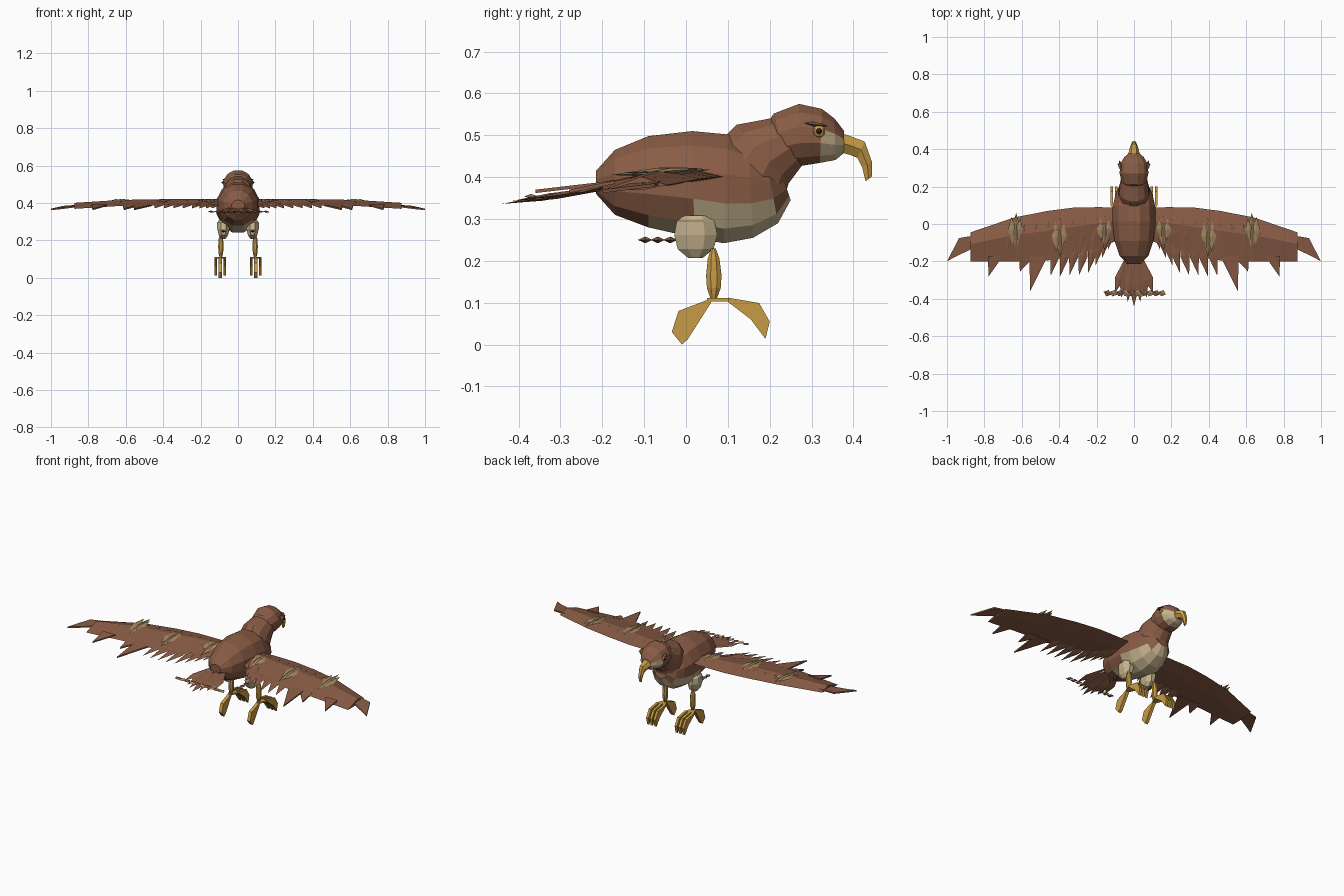
import bpy, bmesh, math
from mathutils import Vector


def material(name, rgb):
    m = bpy.data.materials.new(name)
    m.diffuse_color = (*rgb, 1)
    return m


BROWN = material("brown plumage", (0.25, 0.107, 0.06))
CREAM = material("cream plumage", (0.56, 0.45, 0.27))
TAN = material("tan feather", (0.38, 0.25, 0.125))
GOLD = material("gold", (0.58, 0.33, 0.06))
BLACK = material("dark pupil", (0.02, 0.015, 0.012))


def finish(name, bm, mats, rule=None):
    bmesh.ops.recalc_face_normals(bm, faces=bm.faces[:])
    if rule:
        for f in bm.faces:
            f.material_index = rule(f.calc_center_median())
    me = bpy.data.meshes.new(name)
    bm.to_mesh(me)
    bm.free()
    for m in mats:
        me.materials.append(m)
    ob = bpy.data.objects.new(name, me)
    bpy.context.collection.objects.link(ob)
    return ob


def skin(bm, loops):
    """Join equal-length loops of points into a closed skin."""
    vs = [[bm.verts.new(p) for p in loop] for loop in loops]
    n = len(vs[0])
    for a, b in zip(vs, vs[1:]):
        for i in range(n):
            j = (i + 1) % n
            bm.faces.new((a[i], a[j], b[j], b[i]))
    bm.faces.new(vs[0])
    bm.faces.new(vs[-1])


def oval_loft(name, rings, mats, rule=None, n=12, x=0):
    """rings: (top y, top z, bottom y, bottom z, half width)"""
    bm = bmesh.new()
    loops = []
    for ty, tz, by, bz, w in rings:
        loop = []
        for i in range(n):
            a = 2 * math.pi * (i + 0.5) / n
            t = (1 - math.cos(a) / math.cos(math.pi / n)) / 2
            loop.append((x + w * math.sin(a), ty + (by - ty) * t, tz + (bz - tz) * t))
        loops.append(loop)
    skin(bm, loops)
    return finish(name, bm, mats, rule)


def feather(bm, base, tip, width, thick=0.008, belly=0.5):
    """Flat kite-shaped feather with a raised spine."""
    a, b = Vector(base), Vector(tip)
    side = (b - a).cross(Vector((0, 0, 1))).normalized() * width / 2
    mid = a.lerp(b, belly)
    up = Vector((0, 0, thick / 2))
    v = [bm.verts.new(p) for p in (a, mid + side, b, mid - side, mid + up, mid - up)]
    for i in range(4):
        for c in (4, 5):
            bm.faces.new((v[i], v[(i + 1) % 4], v[c]))


def plate(bm, outline, x, thick):
    """Side outline (y, z) given thickness around x."""
    skin(bm, [[(x + s * thick / 2, y, z) for y, z in outline] for s in (-1, 1)])


# Body with cream breast
oval_loft("body", [
    (-0.215, 0.415, -0.215, 0.36, 0.035), (-0.17, 0.465, -0.17, 0.31, 0.08),
    (-0.09, 0.498, -0.09, 0.28, 0.108), (0.015, 0.51, 0.02, 0.255, 0.12),
    (0.10, 0.502, 0.09, 0.242, 0.117), (0.15, 0.48, 0.16, 0.255, 0.103),
    (0.19, 0.45, 0.22, 0.29, 0.08), (0.225, 0.42, 0.25, 0.345, 0.04)],
    [BROWN, CREAM],
    lambda c: int(c.y > -0.05 and c.z < 0.318 + 0.1 * c.y))

# Neck
oval_loft("neck", [
    (0.09, 0.495, 0.235, 0.35, 0.085), (0.12, 0.525, 0.245, 0.385, 0.082),
    (0.19, 0.538, 0.275, 0.425, 0.072), (0.22, 0.545, 0.29, 0.44, 0.06)], [BROWN])

# Head with cream cheeks
oval_loft("head", [
    (0.185, 0.515, 0.215, 0.45, 0.04), (0.21, 0.552, 0.24, 0.428, 0.068),
    (0.27, 0.575, 0.275, 0.427, 0.08), (0.325, 0.563, 0.32, 0.434, 0.075),
    (0.355, 0.54, 0.357, 0.441, 0.055), (0.378, 0.51, 0.378, 0.458, 0.03)],
    [BROWN, CREAM],
    lambda c: int(c.y > 0.315 and c.z < 0.503))

# Hooked beak
oval_loft("beak", [
    (0.368, 0.506, 0.368, 0.46, 0.032), (0.395, 0.497, 0.392, 0.453, 0.026),
    (0.427, 0.485, 0.41, 0.446, 0.019), (0.445, 0.435, 0.421, 0.424, 0.013),
    (0.445, 0.402, 0.429, 0.39, 0.006)], [GOLD], n=6)

# Eyes and brows
for s, tag in ((-1, "left"), (1, "right")):
    for part, r, x, mat in (("eye", 0.015, 0.073, GOLD), ("pupil", 0.007, 0.083, BLACK)):
        bm = bmesh.new()
        bmesh.ops.create_uvsphere(bm, u_segments=8, v_segments=6, radius=r)
        for v in bm.verts:
            v.co = Vector((v.co.x * 0.6 + s * x, v.co.y + 0.318, v.co.z + 0.51))
        finish(f"{tag}_{part}", bm, [mat])
    bm = bmesh.new()
    feather(bm, (s * 0.066, 0.275, 0.53), (s * 0.078, 0.342, 0.522), 0.024, 0.012)
    finish(f"{tag}_brow", bm, [BROWN])

# Wings: leading y, trailing y and height at each span station
STATIONS = [(0.06, 0.085, -0.08, 0.404), (0.18, 0.09, -0.12, 0.405),
            (0.32, 0.088, -0.17, 0.405), (0.46, 0.07, -0.195, 0.404),
            (0.64, 0.035, -0.2, 0.40), (0.875, -0.045, -0.2, 0.385)]
TRAILING = [(0.14, -0.14), (0.17, -0.18), (0.205, -0.22), (0.245, -0.26), (0.295, -0.275),
            (0.345, -0.275), (0.395, -0.28), (0.445, -0.275)]
for s, tag in ((-1, "left"), (1, "right")):
    bm = bmesh.new()
    skin(bm, [[(s * x, f, z - 0.004), (s * x, f * 0.6 + r * 0.4, z + 0.016),
               (s * x, r, z - 0.016), (s * x, f * 0.6 + r * 0.4, z - 0.016)]
              for x, f, r, z in STATIONS])
    finish(f"{tag}_wing", bm, [BROWN])

    # Bent wing tip
    bm = bmesh.new()
    skin(bm, [[(s * x, y, z + d) for x, y, z in (
        (0.84, -0.06, 0.388), (0.935, -0.075, 0.381), (1.0, -0.2, 0.366),
        (0.955, -0.175, 0.37), (0.86, -0.13, 0.382))] for d in (-0.004, 0.004)])
    finish(f"{tag}_wing_tip", bm, [BROWN])

    # Trailing flight feathers
    bm = bmesh.new()
    for i, (x, y) in enumerate(TRAILING):
        feather(bm, (s * (x - 0.045), y + 0.21, 0.402), (s * x, y, 0.372), 0.05, 0.012)
    for x0, x1, y in ((0.46, 0.555, -0.36), (0.53, 0.61, -0.255), (0.70, 0.777, -0.28)):
        skin(bm, [[(s * x0, -0.17, 0.388 + d), (s * (x1 + 0.005), -0.17, 0.388 + d),
                   (s * x1, y, 0.366 + d)] for d in (-0.004, 0.004)])
    finish(f"{tag}_flight_feathers", bm, [BROWN])

    # Brown coverts layered over the wing
    bm = bmesh.new()
    for i in range(9):
        x = 0.13 + i * 0.065
        feather(bm, (s * x, 0.045 - i * 0.007, 0.42), (s * (x + 0.03), -0.14, 0.396), 0.06, 0.012)
    finish(f"{tag}_coverts", bm, [BROWN])

    # Tan covert patches
    bm = bmesh.new()
    for x, front, back in ((0.155, 0.05, -0.12), (0.395, 0.035, -0.18), (0.63, 0.06, -0.14)):
        feather(bm, (s * (x - 0.022), front - 0.03, 0.422), (s * (x - 0.01), back + 0.05, 0.412), 0.04, 0.012)
        feather(bm, (s * x, front, 0.418), (s * x, back, 0.405), 0.055, 0.02)
        feather(bm, (s * (x + 0.025), front - 0.02, 0.42), (s * (x + 0.02), back + 0.03, 0.41), 0.045, 0.014)
    finish(f"{tag}_tan_coverts", bm, [TAN])

# Tail fan
bm = bmesh.new()
for i in range(-3, 4):
    d = 0.004 * (i % 2)
    feather(bm, (i * 0.012, -0.16, 0.375 + d),
            (i * 0.034, -0.44 + 0.024 * abs(i), 0.336 + d + 0.003 * abs(i)), 0.05, 0.012, 0.65)
finish("tail_feathers", bm, [BROWN])

# Tail band of small crosswise feathers
for name, mat, offset in (("tail_band_brown", BROWN, 0), ("tail_band_tan", TAN, 1)):
    bm = bmesh.new()
    for i in range(offset, 10, 2):
        x = -0.162 + i * 0.0325
        feather(bm, (x, -0.362, 0.356), (x + 0.04, -0.378, 0.352), 0.036, 0.012)
    finish(name, bm, [mat])

# Legs and feet
FRONT_TOE = [(0.10, 0.112), (0.175, 0.099), (0.20, 0.055), (0.19, 0.013), (0.155, 0.06), (0.10, 0.102)]
BACK_TOE = [(0.06, 0.11), (-0.018, 0.08), (-0.034, 0.03), (-0.01, 0.0), (0.004, 0.012), (0.06, 0.1)]
for s, tag in ((-1, "left"), (1, "right")):
    oval_loft(f"{tag}_thigh", [
        (0.005, 0.207, 0.04, 0.207, 0.012), (-0.02, 0.228, 0.066, 0.228, 0.027),
        (-0.028, 0.262, 0.075, 0.262, 0.036), (-0.022, 0.295, 0.068, 0.295, 0.036),
        (-0.005, 0.308, 0.055, 0.308, 0.026)], [CREAM], n=8, x=s * 0.078)
    oval_loft(f"{tag}_shank", [
        (0.06, 0.105, 0.072, 0.105, 0.006), (0.05, 0.135, 0.083, 0.135, 0.014),
        (0.048, 0.165, 0.085, 0.165, 0.015), (0.052, 0.205, 0.08, 0.205, 0.014),
        (0.06, 0.23, 0.071, 0.23, 0.006)], [GOLD], n=8, x=s * 0.092)
    bm = bmesh.new()
    for k in (-1, 0, 1):
        plate(bm, FRONT_TOE, s * 0.095 + k * 0.024, 0.015)
    plate(bm, BACK_TOE, s * 0.095, 0.02)
    # short bridge linking the toes under the shank
    skin(bm, [[(s * 0.095 + k * w, y, z) for k, z in ((-1, 0.103), (1, 0.103), (1, 0.111), (-1, 0.111))]
              for y, w in ((0.05, 0.008), (0.105, 0.03))])
    finish(f"{tag}_foot", bm, [GOLD])
    # Small feathers behind the thigh
    bm = bmesh.new()
    for y in (-0.115, -0.085, -0.055):
        feather(bm, (s * 0.078, y + 0.035, 0.25), (s * 0.078, y, 0.25), 0.03, 0.016)
    finish(f"{tag}_thigh_feathers", bm, [BROWN])
